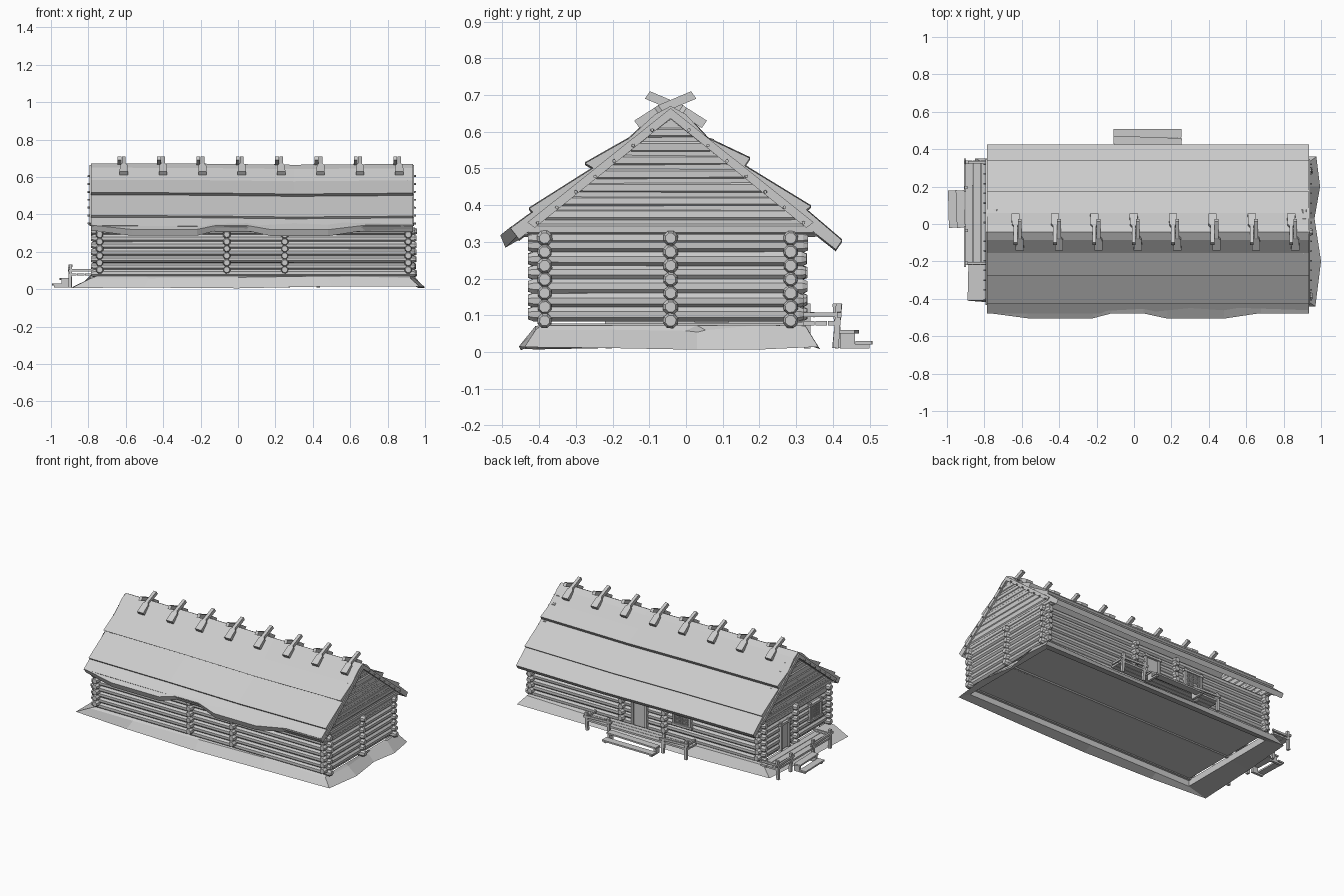
import bpy, bmesh, math, random
from mathutils import Vector, Matrix

if "Cube" in bpy.data.objects:
    bpy.data.objects.remove(bpy.data.objects["Cube"])
random.seed(4)

timber = bpy.data.materials.new("weathered_grey")
timber.use_nodes = True
GREY = (0.6, 0.6, 0.6, 1)
timber.diffuse_color = GREY
timber.node_tree.nodes["Principled BSDF"].inputs["Base Color"].default_value = GREY


def finish(name, bm):
    bmesh.ops.recalc_face_normals(bm, faces=bm.faces)
    mesh = bpy.data.meshes.new(name)
    bm.to_mesh(mesh)
    bm.free()
    mesh.materials.append(timber)
    obj = bpy.data.objects.new(name, mesh)
    bpy.context.collection.objects.link(obj)
    return obj


def box(bm, x, y, z, tilt=0.0, axis='X'):
    """Box given by three (low, high) ranges, tilted about its centre."""
    mid = Vector([(a + b) / 2 for a, b in (x, y, z)])
    size = [b - a for a, b in (x, y, z)]
    mat = Matrix.Translation(mid) @ Matrix.Rotation(tilt, 4, axis) @ Matrix.Diagonal((*size, 1))
    bmesh.ops.create_cube(bm, size=1, matrix=mat)


def log(bm, start, end, r=0.021, sides=8, taper=0.72):
    """Faceted log with chamfered ends."""
    start, end = Vector(start), Vector(end)
    along = (end - start).normalized()
    side = along.cross(Vector((0, 0, 1))).normalized()
    up = side.cross(along)
    turn = math.pi / sides + random.uniform(-0.12, 0.12)
    rings = []
    for p, k in ((start, taper), (start + along * 0.014, 1), (end - along * 0.014, 1), (end, taper)):
        wobble = k * random.uniform(0.95, 1.06)
        rings.append([bm.verts.new(p + r * wobble * (side * math.cos(a) + up * math.sin(a)))
                      for a in (turn + i * math.tau / sides for i in range(sides))])
    for low, high in zip(rings, rings[1:]):
        for i in range(sides):
            j = (i + 1) % sides
            bm.faces.new((low[i], low[j], high[j], high[i]))
    bm.faces.new(rings[0])
    bm.faces.new(rings[-1])


def loft(bm, rings, caps=True):
    """Join rings of points into a skin."""
    vs = [[bm.verts.new(p) for p in ring] for ring in rings]
    n = len(vs[0])
    for a, b in zip(vs, vs[1:]):
        for i in range(n):
            bm.faces.new((a[i], a[(i + 1) % n], b[(i + 1) % n], b[i]))
    if caps:
        bm.faces.new(vs[0])
        bm.faces.new(vs[-1])


X0, X1, Y0, Y1, RIDGE = -0.74, 0.91, -0.385, 0.285, -0.042
STEP = 0.0375

# Earth mound: irregular skirt around a raised floor
foot = [(-0.89, -0.41), (-0.5, -0.44), (0.0, -0.45), (0.5, -0.455), (0.97, -0.44), (1.0, -0.2),
        (0.965, 0.03), (0.995, 0.2), (0.975, 0.36), (0.4, 0.36), (-0.2, 0.365), (-0.85, 0.35), (-0.88, 0.0)]


def clamp(v, lo, hi):
    return max(lo, min(hi, v))


outer, rim, inner_top, inner_low = [], [], [], []
for px, py in foot:
    outer.append((px, py, random.uniform(0.004, 0.016)))
    rim.append((clamp(px * 0.95, -0.79, 0.94), clamp(py, -0.41, 0.325), random.uniform(0.055, 0.075)))
    ix, iy = clamp(px, -0.75, 0.92), clamp(py, -0.395, 0.3)
    inner_top.append((ix, iy, 0.072))
    inner_low.append((ix, iy, 0.03))
bm = bmesh.new()
loft(bm, [outer, rim, inner_top, inner_low, outer], caps=False)
bmesh.ops.remove_doubles(bm, verts=bm.verts, dist=0.0001)
finish("earth_mound", bm)
bm = bmesh.new()
box(bm, (X0, X1), (Y0, Y1), (0.07, 0.078))
finish("floor", bm)

# Log walls: lengthwise and crosswise courses interlock at the corners
bm = bmesh.new()
for i in range(7):
    z = 0.085 + i * STEP
    for y in (Y0, RIDGE, Y1):
        log(bm, (X0 - 0.045, y, z), (X1 + random.uniform(0.035, 0.048), y, z))
finish("lengthwise_logs", bm)
bm = bmesh.new()
for i in range(7):
    z = 0.085 + i * STEP + (STEP / 2 if i < 6 else 0)
    for x in (X0, -0.06, 0.25, X1):
        log(bm, (x, Y0 - 0.045, z), (x, Y1 + random.uniform(0.035, 0.048), z))
finish("crosswise_logs", bm)

# Gable logs shorten towards the ridge
for name, x in (("right_gable", X0), ("left_gable", X1)):
    bm = bmesh.new()
    for i in range(8):
        z = 0.335 + i * STEP
        half = (0.655 - z) / 0.8
        log(bm, (x, RIDGE - half, z), (x, RIDGE + half, z), r=0.0225, taper=0.95)
    loft(bm, [[(x + s, RIDGE - 0.4, 0.32), (x + s, RIDGE + 0.4, 0.32), (x + s, RIDGE, 0.645)]
              for s in (-0.017, 0.017)])
    finish(name, bm)

# Roof: three overlapping board courses per slope
profile = [(-0.455, 0.308), (-0.478, 0.338), (-0.418, 0.382), (-0.427, 0.392), (-0.253, 0.502),
           (-0.275, 0.515), (-0.155, 0.583), (-0.085, 0.648), (RIDGE, 0.671), (0.0, 0.648),
           (0.06, 0.583), (0.174, 0.529), (0.16, 0.508), (0.34, 0.398), (0.328, 0.388),
           (0.425, 0.305), (0.408, 0.28), (RIDGE, 0.635)]
bm = bmesh.new()
loft(bm, [[(x, y, z + dz) for y, z in profile]
          for x, dz in ((-0.785, 0.002), (-0.2, 0), (0.3, -0.006), (0.935, -0.001))])
finish("roof", bm)

# Uneven front eave board
bm = bmesh.new()
loft(bm, [[(x, -0.43, 0.365), (x, -0.476 - d, 0.342 - d * 0.8), (x, -0.462 - d, 0.314 - d), (x, -0.43, 0.32)]
          for x, d in ((-0.78, 0), (-0.57, 0.028), (-0.22, 0.028), (-0.12, 0.002), (0.05, 0.002),
                       (0.18, 0.03), (0.48, 0.03), (0.68, 0.0), (0.93, 0.0))])
finish("front_eave_board", bm)

# Gable trim boards and pegs
bm = bmesh.new()
for x in (-0.79, 0.937):
    for s in (-1, 1):
        loft(bm, [[(x + t, RIDGE + s * d, z) for d, z in
                   ((0, 0.664), (0.39, 0.353), (0.37, 0.338), (0, 0.636))] for t in (-0.003, 0.004)])
        for i in range(7):
            d = 0.05 + i * 0.052
            log(bm, (x - 0.014, RIDGE + s * d, 0.645 - d * 0.81),
                (x + 0.014, RIDGE + s * d, 0.645 - d * 0.81), r=0.005, sides=6, taper=0.9)
finish("gable_trim", bm)

# Crossed ridge planks, broad on the slope and narrow at the tip
bm = bmesh.new()
for i in range(8):
    for s in (-1, 1):
        x = -0.622 + i * 0.2105 + s * 0.011
        rings = []
        for d, z, w in ((-0.085, 0.61, 0.022), (-0.03, 0.645, 0.02), (-0.02, 0.652, 0.01), (0.07, 0.69, 0.01)):
            y = RIDGE + s * d
            rings.append([(x - w, y, z), (x + w, y, z), (x + w, y - s * 0.014, z + 0.02),
                          (x - w, y - s * 0.014, z + 0.02)])
        loft(bm, rings)
finish("ridge_planks", bm)


def opening(name, back, mid, width, z0, z1, lattice):
    """Framed door or latticed window on the back wall or the right gable."""
    bm = bmesh.new()
    wall = Y1 + 0.02 if back else X0 - 0.02
    sign = 1 if back else -1

    def part(u0, u1, low, high, depth):
        w = sorted((wall - sign * 0.015, wall + sign * depth))
        box(bm, *(((u0, u1), w) if back else (w, (u0, u1))), (low, high))

    h, f = width / 2, 0.014
    part(mid - h, mid + h, z0, z1, 0.002)
    for s in (-1, 1):
        part(mid + s * h - f / 2, mid + s * h + f / 2, z0, z1 + f, 0.013)
    for z in ([z0, z1] if lattice else [z1]):
        part(mid - h - f, mid + h + f, z - f / 2, z + f / 2, 0.016)
    if lattice:
        for i in range(1, 12):
            u = mid - h + i * width / 12
            v = z0 + i * (z1 - z0) / 12
            part(u - 0.0017, u + 0.0017, z0, z1, 0.009)
            part(mid - h, mid + h, v - 0.0017, v + 0.0017, 0.0075)
    finish(name, bm)


opening("back_door", True, 0.12, 0.1, 0.08, 0.26, False)
opening("back_window", True, -0.19, 0.12, 0.165, 0.27, True)
opening("side_door", False, 0.07, 0.08, 0.08, 0.25, False)
opening("side_window", False, -0.25, 0.11, 0.16, 0.26, True)


def porch(name, place, a, b, s0, s1, depth):
    """Deck from a to b along the wall, with posts, rails and steps at s0 to s1."""
    bm = bmesh.new()
    for i in range(3):
        box(bm, (a, b), (i * depth / 3, (i + 1) * depth / 3 - 0.003), (0.072, 0.084))
    for u in (a + 0.01, s0 - 0.015, s1 + 0.015, b - 0.01):
        box(bm, (u - 0.009, u + 0.009), (depth - 0.016, depth), (0.01, 0.132), random.uniform(-0.12, 0.12))
    for u0, u1 in ((a, s0), (s1, b)):
        box(bm, (u0 - 0.01, u1 + 0.01), (depth - 0.008, depth + 0.003), (0.098, 0.112), 0.04, 'Y')
    for u in (a + 0.01, b - 0.01):
        box(bm, (u - 0.006, u + 0.006), (0, depth), (0.095, 0.108))
    for i, z in enumerate((0.06, 0.03)):
        y = depth + i * 0.042
        box(bm, (s0, s1), (y, y + 0.045), (z - 0.01, z), random.uniform(-0.05, 0.05), 'Z')
    for u in (s0 + 0.015, s1 - 0.015):
        box(bm, (u - 0.008, u + 0.008), (depth, depth + 0.04), (0.01, 0.052))
        box(bm, (u - 0.008, u + 0.008), (depth + 0.04, depth + 0.08), (0.01, 0.022))
    bm.transform(place)
    finish(name, bm)


porch("back_porch", Matrix.Translation((0, 0.32, 0)), -0.3, 0.44, -0.11, 0.255, 0.1)
porch("side_porch", Matrix.Translation((-0.78, 0, 0)) @ Matrix.Rotation(math.pi / 2, 4, 'Z'),
      -0.22, 0.34, -0.02, 0.18, 0.125)
